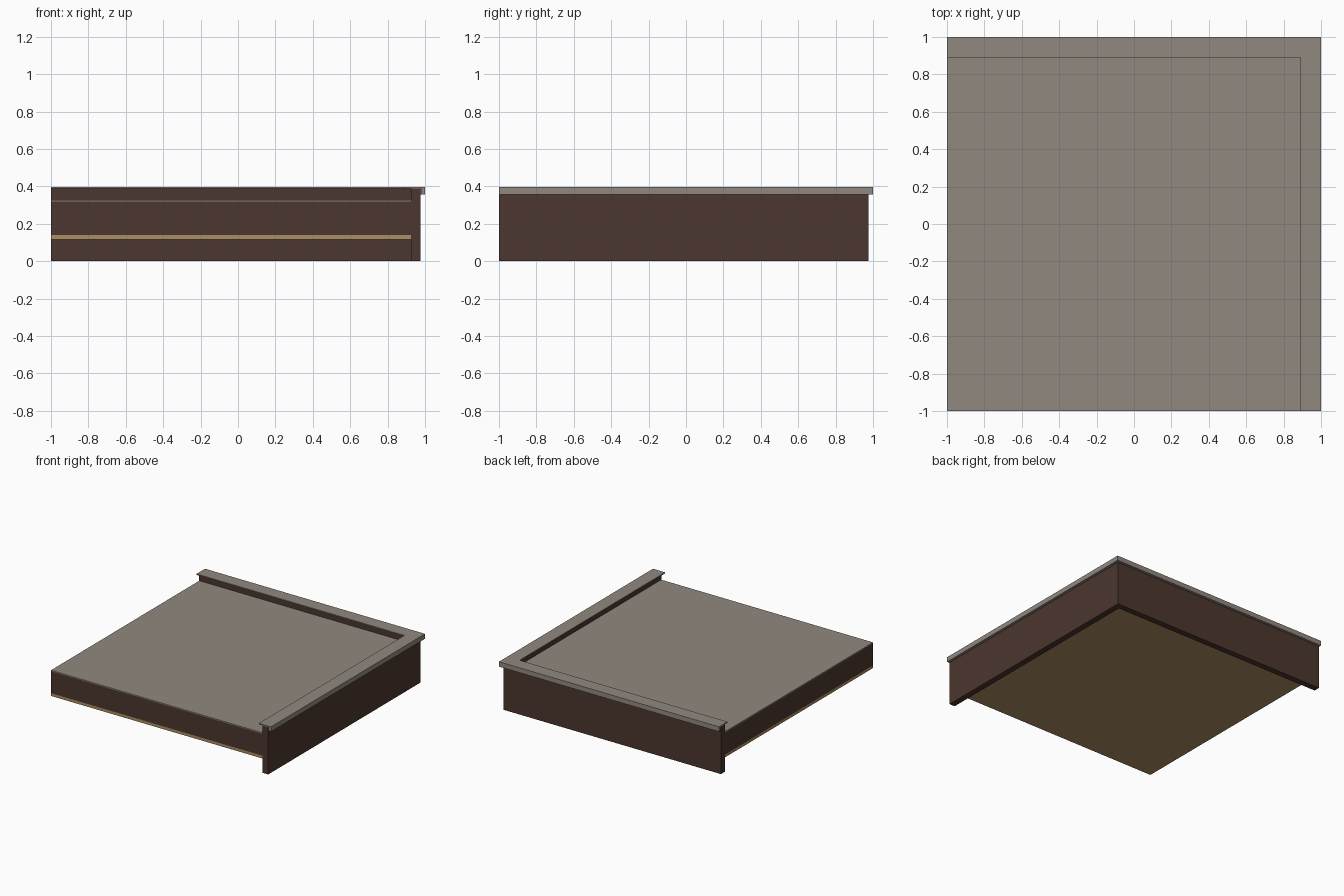
import bpy, bmesh

if "Cube" in bpy.data.objects:
    bpy.data.objects.remove(bpy.data.objects["Cube"])


def material(name, rgb):
    lin = [((c / 255 + 0.055) / 1.055) ** 2.4 for c in rgb]
    m = bpy.data.materials.new(name)
    m.diffuse_color = (*lin, 1)
    m.use_nodes = True
    m.node_tree.nodes["Principled BSDF"].inputs["Base Color"].default_value = m.diffuse_color
    return m


brown = material("dark brown", (76, 54, 46))
grey = material("warm grey", (145, 137, 127))
tan = material("tan", (174, 141, 98))


def finish(name, bm, mat):
    bmesh.ops.recalc_face_normals(bm, faces=bm.faces)
    mesh = bpy.data.meshes.new(name)
    bm.to_mesh(mesh)
    bm.free()
    mesh.materials.append(mat)
    bpy.context.collection.objects.link(bpy.data.objects.new(name, mesh))


def corner_sweep(name, profile, mat):
    """Sweep an (outward position, height) profile along the right and back edges, mitred."""
    bm = bmesh.new()
    rings = [[bm.verts.new(p) for p in ring] for ring in (
        [(s, -1, z) for s, z in profile],
        [(s, s, z) for s, z in profile],
        [(-1, s, z) for s, z in profile])]
    n = len(profile)
    for a, b in zip(rings, rings[1:]):
        for i in range(n):
            j = (i + 1) % n
            bm.faces.new((a[i], a[j], b[j], b[i]))
    bm.faces.new(rings[0])
    bm.faces.new(rings[-1])
    finish(name, bm, mat)


def layer(name, z0, z1, mat, edge=0.925):
    """Flat square layer of the deck, reaching the inside of the walls."""
    bm = bmesh.new()
    bmesh.ops.create_cube(bm, size=1)
    for v in bm.verts:
        v.co.x = edge if v.co.x > 0 else -1
        v.co.y = edge if v.co.y > 0 else -1
        v.co.z = z1 if v.co.z > 0 else z0
    finish(name, bm, mat)


# Deck layers from the underside up
layer("ceiling_board", 0.117, 0.14, tan)
layer("deck_core", 0.14, 0.32, brown)
layer("roof_covering", 0.32, 0.328, grey)

# Upstanding wall on the right and back
corner_sweep("parapet_wall", [(0.925, 0), (0.975, 0), (0.975, 0.389), (0.925, 0.389)], brown)

# Thin coping plate with a lip turned down on the outside
corner_sweep("coping", [(0.89, 0.389), (0.978, 0.389), (0.978, 0.358),
                        (1, 0.358), (1, 0.398), (0.89, 0.398)], grey)
